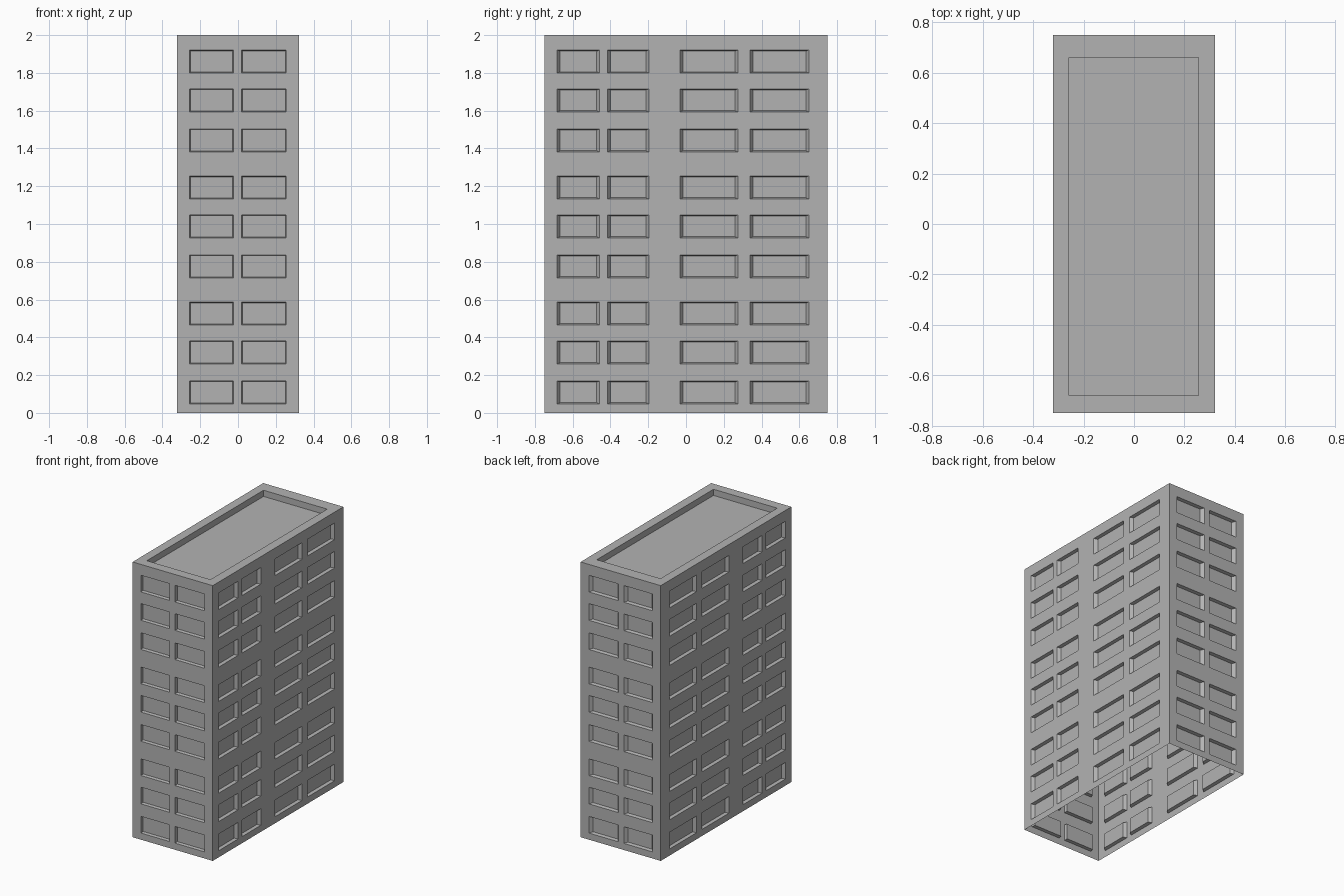
import bpy
import bmesh
from mathutils import Vector

if "Cube" in bpy.data.objects:
    bpy.data.objects.remove(bpy.data.objects["Cube"])

HX, HY, TOP = 0.322, 0.75, 2.0
DEPTH = 0.022

# Single concrete colour
concrete = bpy.data.materials.new("concrete_grey")
concrete.use_nodes = True
GREY = (0.45, 0.45, 0.45, 1)
concrete.diffuse_color = GREY
concrete.node_tree.nodes["Principled BSDF"].inputs["Base Color"].default_value = GREY

# Window rows: three storeys in each of three groups
WINDOW_HEIGHT = 0.121
ROWS = [(b + g * 0.667, b + g * 0.667 + WINDOW_HEIGHT)
        for g in range(3) for b in (0.048, 0.26, 0.466)]
END_COLUMNS = [(-0.256, -0.025), (0.019, 0.255)]
SIDE_COLUMNS = [(-0.682, -0.457), (-0.415, -0.197), (-0.033, 0.275), (0.338, 0.65)]


def mirrored(columns):
    return [(-b, -a) for a, b in reversed(columns)]


def finish(bm, name):
    bmesh.ops.remove_doubles(bm, verts=bm.verts, dist=1e-5)
    mesh = bpy.data.meshes.new(name)
    bm.to_mesh(mesh)
    bm.free()
    mesh.materials.append(concrete)
    obj = bpy.data.objects.new(name, mesh)
    bpy.context.collection.objects.link(obj)
    return obj


def face(bm, points):
    bm.faces.new([bm.verts.new(p) for p in points])


def rect(u0, u1, v0, v1):
    return [(u0, v0), (u1, v0), (u1, v1), (u0, v1)]


def wall(name, outward, half_width, distance, columns, splay, lip):
    """Thin wall with splayed window pockets pushed inward."""
    out = Vector(outward)
    along = Vector((0, 0, 1)).cross(out)

    def place(p, d=0):
        return along * p[0] + out * (distance - d) + Vector((0, 0, p[1]))

    us = [-half_width] + [u for c in columns for u in c] + [half_width]
    zs = [0] + [z for r in ROWS for z in r] + [TOP]
    bm = bmesh.new()
    for i in range(len(us) - 1):
        for j in range(len(zs) - 1):
            u0, u1, z0, z1 = us[i], us[i + 1], zs[j], zs[j + 1]
            outer = [place(p) for p in rect(u0, u1, z0, z1)]
            if i % 2 == 0 or j % 2 == 0:
                face(bm, outer)
                continue
            inner = [place(p, DEPTH) for p in
                     rect(u0 + splay, u1 - splay, z0 + lip, z1 - lip)]
            face(bm, inner)
            for k in range(4):
                n = (k + 1) % 4
                face(bm, [outer[k], outer[n], inner[n], inner[k]])
    return finish(bm, name)


# Four walls
wall("front_wall", (0, -1, 0), HX, HY, END_COLUMNS, 0.004, 0.004)
wall("back_wall", (0, 1, 0), HX, HY, mirrored(END_COLUMNS), 0.018, 0.006)
wall("left_wall", (1, 0, 0), HY, HX, SIDE_COLUMNS, 0.016, 0.006)
wall("right_wall", (-1, 0, 0), HY, HX, mirrored(SIDE_COLUMNS), 0.016, 0.006)

# Roof: parapet rim around a sunken deck
bm = bmesh.new()
edge = [Vector((x, y, TOP)) for x, y in rect(-HX, HX, -HY, HY)]
rim = [Vector((x, y, TOP)) for x, y in rect(-0.257, 0.255, -0.68, 0.66)]
deck = [p - Vector((0, 0, 0.045)) for p in rim]
face(bm, deck)
for k in range(4):
    n = (k + 1) % 4
    face(bm, [edge[k], edge[n], rim[n], rim[k]])
    face(bm, [rim[k], rim[n], deck[n], deck[k]])
finish(bm, "roof")
